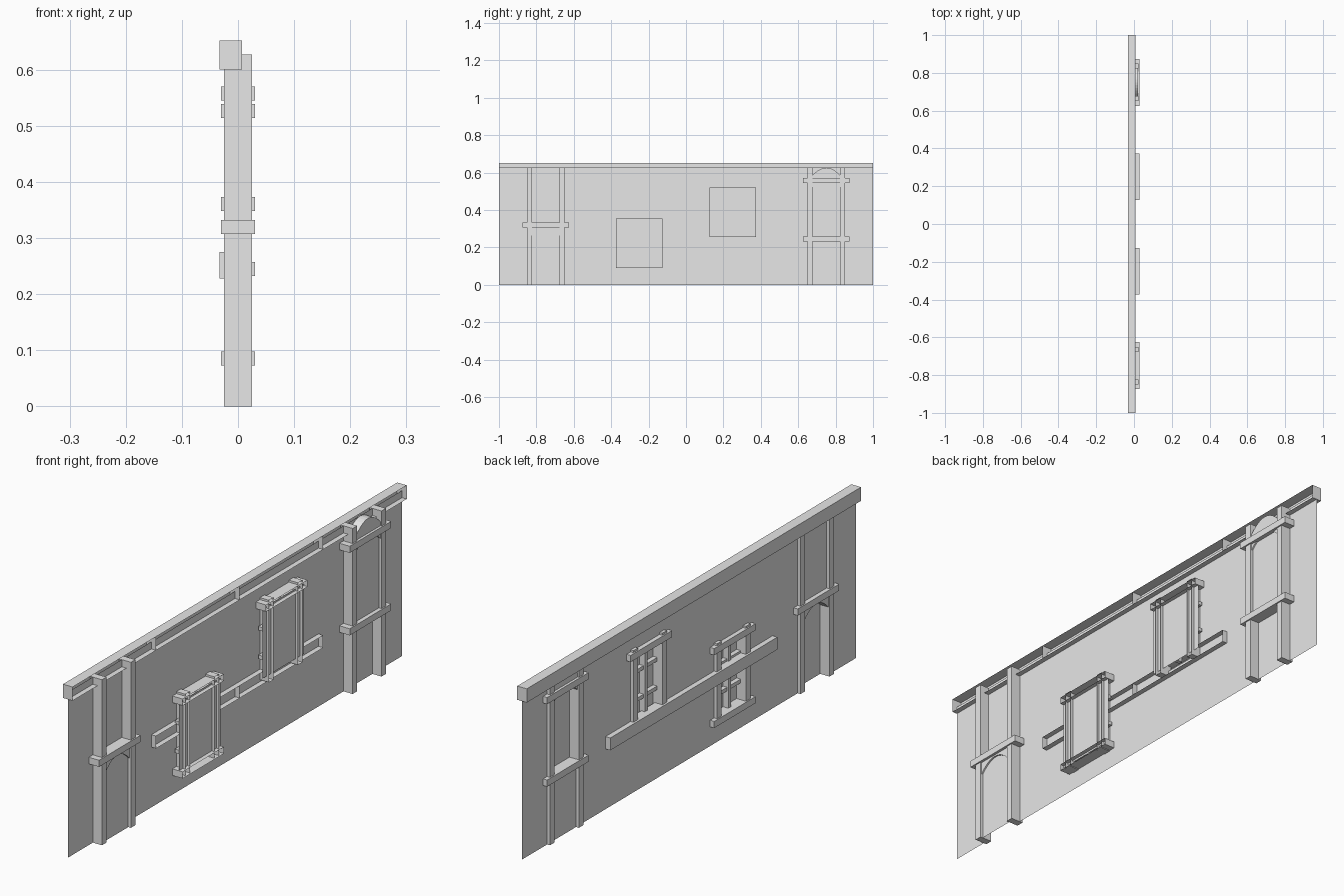
import bpy, bmesh, math

cube = bpy.data.objects.get("Cube")
if cube:
    bpy.data.objects.remove(cube, do_unlink=True)

grey = bpy.data.materials.new("plain_grey")
grey.use_nodes = True
grey.diffuse_color = (0.8, 0.8, 0.8, 1)
grey.node_tree.nodes["Principled BSDF"].inputs["Base Color"].default_value = (0.8, 0.8, 0.8, 1)

WALL_X = -0.013     # plane of the thin wall
PANEL_X = 0.014     # plane of the door and window panels
POST_IN, POST_OUT, HALF = 0.073, 0.1, 0.124


def finish(name, bm):
    mesh = bpy.data.meshes.new(name)
    bm.to_mesh(mesh)
    bm.free()
    mesh.materials.append(grey)
    obj = bpy.data.objects.new(name, mesh)
    bpy.context.collection.objects.link(obj)
    return obj


def box(name, xs, ys, zs, hollow=False):
    """Box between ranges; a hollow one has no +x face."""
    bm = bmesh.new()
    bmesh.ops.create_cube(bm, size=1)
    for v in bm.verts:
        v.co = [r[0] if c < 0 else r[1] for c, r in zip(v.co, (xs, ys, zs))]
    bm.normal_update()
    if hollow:
        front = [f for f in bm.faces if f.normal.x > 0.9]
        bmesh.ops.delete(bm, geom=front, context='FACES')
    return finish(name, bm)


def panel(name, x, ys, zs):
    bm = bmesh.new()
    bm.faces.new([bm.verts.new((x, y, z)) for y, z in
                  ((ys[0], zs[0]), (ys[1], zs[0]), (ys[1], zs[1]), (ys[0], zs[1]))])
    return finish(name, bm)


def arch(name, yc, spring, top, curved_top=False):
    """Filler between two posts with an arched underside."""
    bm = bmesh.new()
    steps = 10
    under, over = [], []
    for i in range(steps + 1):
        t = 2 * i / steps - 1
        y = yc + t * POST_IN
        rise = 0.04 * (1 - t * t)
        under.append(bm.verts.new((-0.02, y, spring + rise)))
        over.append(bm.verts.new((-0.02, y, top + (rise if curved_top else 0))))
    faces = [bm.faces.new((under[i], over[i], over[i + 1], under[i + 1])) for i in range(steps)]
    ext = bmesh.ops.extrude_face_region(bm, geom=faces, use_keep_orig=True)
    for v in ext["geom"]:
        if isinstance(v, bmesh.types.BMVert):
            v.co.x = 0.02
    bmesh.ops.recalc_face_normals(bm, faces=bm.faces)
    return finish(name, bm)


def posts(name, yc, zs, hollow=False):
    for label, s in (("front", -1), ("back", 1)):
        ys = sorted((yc + s * POST_IN, yc + s * POST_OUT))
        box(f"{name}_{label}_post", (-0.025, 0.025), ys, zs, hollow)


def ledge(name, yc, z, hollow=False):
    box(name, (-0.03, 0.03), (yc - HALF, yc + HALF), (z - 0.0125, z + 0.0125), hollow)


# Thin wall with openings (centre y, bottom, top)
openings = [(-0.75, 0.0, 0.31), (0.75, 0.25, 0.56), (-0.25, 0.09, 0.355), (0.25, 0.255, 0.52)]
ys = sorted({-1, 1} | {c + s * POST_IN for c, _, _ in openings for s in (-1, 1)})
zs = sorted({0, 0.627} | {z for o in openings for z in o[1:]})
bm = bmesh.new()
for y0, y1 in zip(ys, ys[1:]):
    for z0, z1 in zip(zs, zs[1:]):
        ym, zm = (y0 + y1) / 2, (z0 + z1) / 2
        if any(abs(ym - c) < POST_IN and b < zm < t for c, b, t in openings):
            continue
        bm.faces.new([bm.verts.new((WALL_X, y, z)) for y, z in ((y0, z0), (y1, z0), (y1, z1), (y0, z1))])
bmesh.ops.remove_doubles(bm, verts=bm.verts, dist=1e-5)
bmesh.ops.dissolve_limit(bm, angle_limit=0.01, verts=bm.verts, edges=bm.edges)
finish("wall", bm)

# Top beam and middle rail, in hollow segments
for i in range(4):
    box(f"top_beam_{i}", (-0.033, 0.007), (-1 + i / 2, -0.5 + i / 2), (0.60, 0.652), True)
for i in range(2):
    box(f"middle_rail_{i}", (-0.033, 0.007), (-0.5 + i / 2, i / 2), (0.228, 0.275), True)

# Doorway at the front end
posts("doorway", -0.75, (0, 0.627))
ledge("doorway_lintel", -0.75, 0.32)
panel("doorway_panel", PANEL_X, (-0.75 - POST_IN, -0.75 + POST_IN), (0, 0.31))
arch("doorway_arch", -0.75, 0.262, 0.31)

# Loft opening at the back end
posts("loft", 0.75, (0, 0.627))
ledge("loft_lintel", 0.75, 0.5575)
ledge("loft_sill", 0.75, 0.245)
panel("loft_panel", PANEL_X, (0.75 - POST_IN, 0.75 + POST_IN), (0.245, 0.56))
arch("loft_arch", 0.75, 0.522, 0.586, True)

# Two windows
for name, yc, z0, z1 in (("low_window", -0.25, 0.09, 0.355), ("high_window", 0.25, 0.255, 0.52)):
    zc = (z0 + z1) / 2
    panel(f"{name}_panel", PANEL_X, (yc - HALF, yc + HALF), (z0, z1))
    ledge(f"{name}_head", yc, z1 + 0.006, True)
    if name == "low_window":
        ledge(f"{name}_sill", yc, z0 - 0.005, True)
    posts(name, yc, (z0 - 0.02, z1 + 0.026), True)
    box(f"{name}_mullion", (-0.008, PANEL_X), (yc - 0.008, yc + 0.008), (z0, z1), True)
    for i, s in enumerate((-1, 1)):
        z = zc + s * 0.054
        box(f"{name}_bar_{i}", (-0.003, PANEL_X), (yc - HALF, yc + HALF), (z - 0.007, z + 0.007), True)
